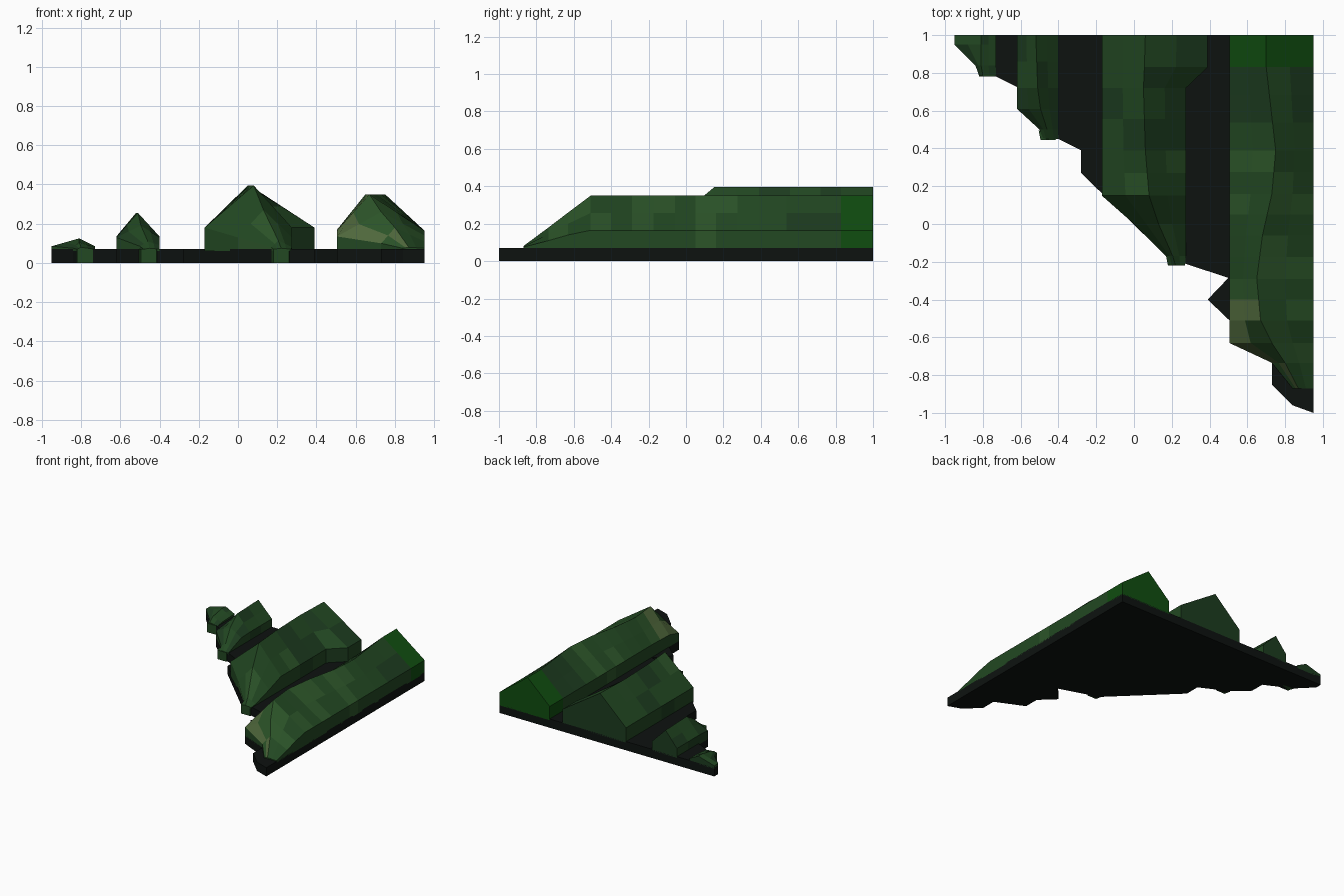
import bpy, bmesh, random
from mathutils import Vector

random.seed(4)


def make_mat(name, rgb):
    m = bpy.data.materials.new(name)
    m.diffuse_color = (*rgb, 1)
    return m


soil = make_mat("dark_soil", (0.004, 0.006, 0.005))
greens = [make_mat("dark_green", (0.012, 0.045, 0.014)),
          make_mat("mid_green", (0.016, 0.065, 0.016)),
          make_mat("leaf_green", (0.025, 0.09, 0.022)),
          make_mat("pale_green", (0.08, 0.14, 0.045)),
          make_mat("bright_green", (0.005, 0.075, 0.005))]


def finish(name, bm, mats):
    bmesh.ops.remove_doubles(bm, verts=bm.verts, dist=1e-4)
    bmesh.ops.recalc_face_normals(bm, faces=bm.faces)
    me = bpy.data.meshes.new(name)
    bm.to_mesh(me)
    bm.free()
    for m in mats:
        me.materials.append(m)
    ob = bpy.data.objects.new(name, me)
    bpy.context.collection.objects.link(ob)
    return ob


def slab(name, outline, z0, z1, mat):
    bm = bmesh.new()
    f = bm.faces.new([bm.verts.new((x, y, z0)) for x, y in outline])
    top = bmesh.ops.extrude_face_region(bm, geom=[f], use_keep_orig=True)
    vs = [g for g in top["geom"] if isinstance(g, bmesh.types.BMVert)]
    bmesh.ops.translate(bm, verts=vs, vec=(0, 0, z1 - z0))
    return finish(name, bm, [mat])


def ridge(name, keys, pale_y=-9, bright_y=9):
    """Loft hedge sections (y, left x, left z, peak x, peak z, right x, right z)."""
    # split long spans so the colour patches follow a coarse grid
    rows = []
    for a, b in zip(keys, keys[1:]):
        n = max(1, round((b[0] - a[0]) / 0.14))
        rows += [Vector(a).lerp(Vector(b), i / n) for i in range(n)]
    rows.append(Vector(keys[-1]))
    bm = bmesh.new()
    rings = []
    for y, xl, zl, xp, zp, xr, zr in rows:
        pts = [(xl, 0.06), (xl, zl), ((xl + xp) / 2, (zl + zp) / 2), (xp, zp),
               ((xr + xp) / 2, (zr + zp) / 2), (xr, zr), (xr, 0.06)]
        rings.append([bm.verts.new((x, y, z)) for x, z in pts])
    for a, b in zip(rings, rings[1:]):
        y = (a[0].co.y + b[0].co.y) / 2
        for i in range(7):
            j = (i + 1) % 7
            f = bm.faces.new((a[i], a[j], b[j], b[i]))
            f.material_index = random.choice((0, 1, 1) if y > 0.4 else (1, 1, 2))
            if y < pale_y and i in (1, 2):
                f.material_index = random.choice((2, 3))
            if y > bright_y:
                f.material_index = 4
    bm.faces.new(rings[0]).material_index = 1
    bm.faces.new(rings[-1]).material_index = 4 if bright_y < 1 else 0
    return finish(name, bm, greens)


# Triangular ground slab with a ragged diagonal edge
slab("ground_slab", [
    (-0.95, 1), (-0.95, 0.95), (-0.84, 0.84), (-0.82, 0.79), (-0.73, 0.78),
    (-0.62, 0.725), (-0.62, 0.61), (-0.5, 0.5), (-0.48, 0.46), (-0.40, 0.45),
    (-0.28, 0.39), (-0.28, 0.27), (0.17, -0.17), (0.19, -0.21), (0.27, -0.21),
    (0.5, -0.285), (0.39, -0.40), (0.505, -0.51), (0.505, -0.63), (0.73, -0.735),
    (0.73, -0.85), (0.84, -0.96), (0.95, -1), (0.95, 1)], 0, 0.07, soil)

# Four hedge ridges, each listed from its front nose to the back
ridge("right_ridge", [
    (-0.87, 0.84, 0.075, 0.87, 0.08, 0.95, 0.075),
    (-0.735, 0.73, 0.10, 0.80, 0.18, 0.95, 0.11),
    (-0.63, 0.505, 0.135, 0.73, 0.26, 0.95, 0.14),
    (-0.51, 0.505, 0.165, 0.67, 0.35, 0.95, 0.165),
    (-0.29, 0.505, 0.17, 0.65, 0.35, 0.95, 0.165),
    (-0.06, 0.505, 0.17, 0.68, 0.35, 0.95, 0.165),
    (0.16, 0.505, 0.17, 0.73, 0.35, 0.95, 0.165),
    (0.39, 0.505, 0.17, 0.75, 0.35, 0.95, 0.165),
    (0.83, 0.505, 0.17, 0.70, 0.35, 0.95, 0.165),
    (1.0, 0.505, 0.17, 0.70, 0.35, 0.95, 0.165)], -0.3, 0.83)
ridge("middle_ridge", [
    (-0.22, 0.18, 0.07, 0.22, 0.075, 0.27, 0.07),
    (-0.17, 0.17, 0.08, 0.205, 0.115, 0.275, 0.08),
    (0.0, 0.0, 0.13, 0.13, 0.27, 0.275, 0.13),
    (0.15, -0.17, 0.18, 0.08, 0.395, 0.275, 0.18),
    (0.39, -0.17, 0.18, 0.06, 0.395, 0.275, 0.18),
    (0.72, -0.17, 0.18, 0.05, 0.395, 0.275, 0.18),
    (0.83, -0.17, 0.18, 0.055, 0.395, 0.39, 0.18),
    (1.0, -0.17, 0.18, 0.06, 0.395, 0.39, 0.18)])
ridge("left_ridge", [
    (0.45, -0.48, 0.07, -0.45, 0.075, -0.40, 0.07),
    (0.50, -0.50, 0.085, -0.46, 0.11, -0.40, 0.09),
    (0.61, -0.62, 0.13, -0.495, 0.19, -0.40, 0.13),
    (0.72, -0.62, 0.135, -0.51, 0.255, -0.40, 0.135),
    (1.0, -0.62, 0.135, -0.52, 0.255, -0.40, 0.135)])
ridge("far_left_ridge", [
    (0.785, -0.82, 0.07, -0.80, 0.08, -0.73, 0.07),
    (0.84, -0.84, 0.075, -0.81, 0.105, -0.73, 0.08),
    (0.95, -0.95, 0.085, -0.81, 0.125, -0.73, 0.085),
    (1.0, -0.95, 0.085, -0.81, 0.125, -0.73, 0.085)])

# Small leafy toes hanging over the slab edge at three noses
for i, (x, y) in enumerate([(0.22, -0.22), (-0.455, 0.445), (-0.78, 0.78)]):
    slab(f"front_toe_{i + 1}",
         [(x - 0.04, y), (x + 0.04, y), (x + 0.05, y + 0.04), (x - 0.05, y + 0.05)],
         0, 0.072, greens[1])
